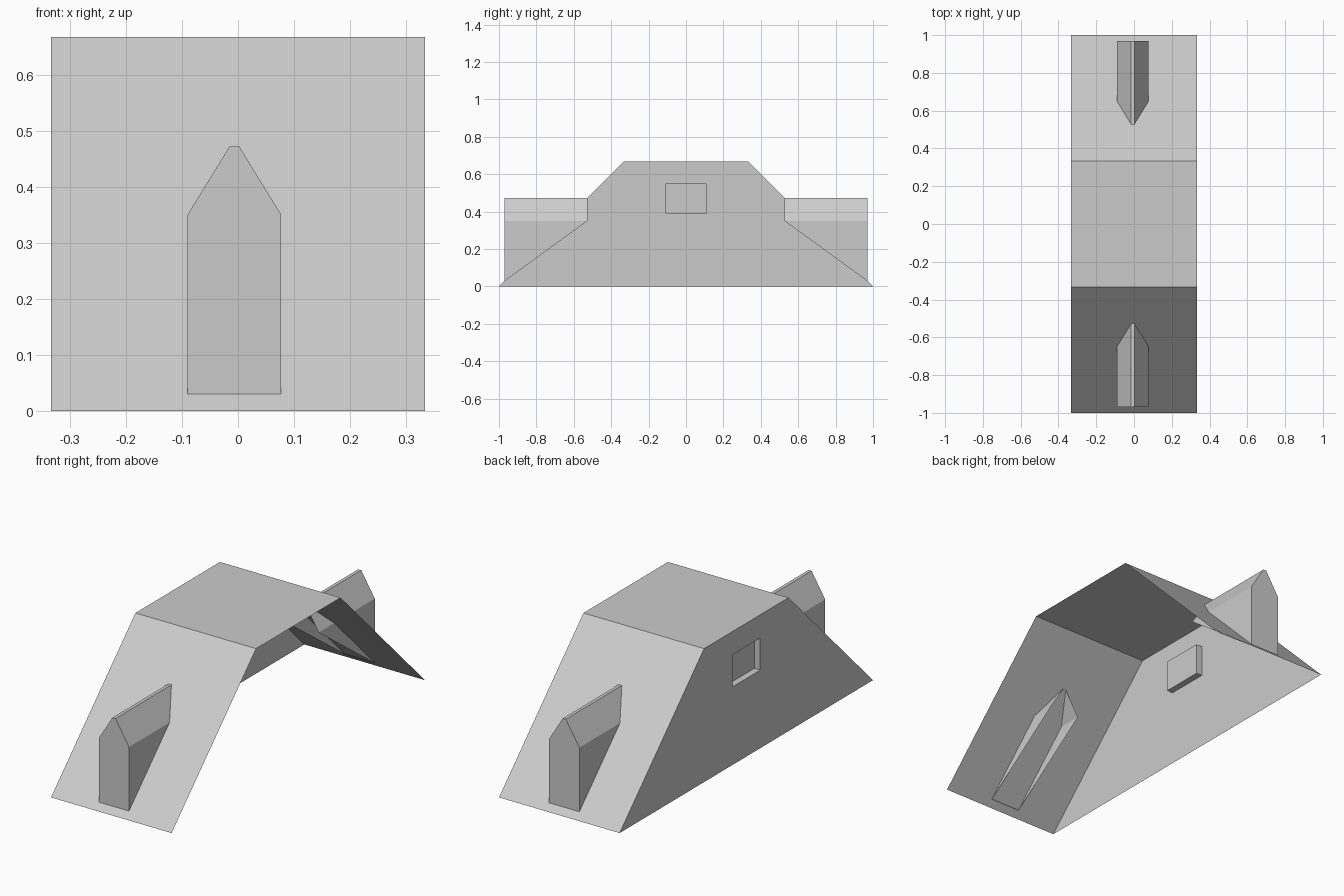
import bpy
import bmesh

cube = bpy.data.objects.get("Cube")
if cube:
    bpy.data.objects.remove(cube, do_unlink=True)

grey = bpy.data.materials.new("plain grey")
grey.use_nodes = True
colour = (0.6, 0.6, 0.6, 1)
grey.diffuse_color = colour
grey.node_tree.nodes["Principled BSDF"].inputs["Base Color"].default_value = colour

HALF = 1 / 3    # half width of the shell
TOP = 2 / 3     # height of the flat top


def make_object(name, bm):
    bmesh.ops.remove_doubles(bm, verts=bm.verts, dist=0.0001)
    bmesh.ops.recalc_face_normals(bm, faces=bm.faces)
    mesh = bpy.data.meshes.new(name)
    bm.to_mesh(mesh)
    bm.free()
    mesh.materials.append(grey)
    obj = bpy.data.objects.new(name, mesh)
    bpy.context.collection.objects.link(obj)
    return obj


def add_face(bm, points):
    return bm.faces.new([bm.verts.new(p) for p in points])


def bridge(bm, loop_a, loop_b):
    """Quads between two closed loops of points."""
    for i in range(len(loop_a)):
        j = (i + 1) % len(loop_a)
        add_face(bm, [loop_a[i], loop_a[j], loop_b[j], loop_b[i]])


# Thin shell: front slope, flat top, back slope, and one side wall with a niche
profile = [(-1, 0), (-HALF, TOP), (HALF, TOP), (1, 0)]
bm = bmesh.new()
for (y0, z0), (y1, z1) in zip(profile, profile[1:]):
    add_face(bm, [(-HALF, y0, z0), (HALF, y0, z0), (HALF, y1, z1), (-HALF, y1, z1)])

niche = [(-0.11, 0.39), (-0.11, 0.55), (0.11, 0.55), (0.11, 0.39)]
wall_loop = [(-HALF, y, z) for y, z in profile]
niche_rim = [(-HALF, y, z) for y, z in niche]
niche_back = [(-HALF + 0.033, y, z) for y, z in niche]
bridge(bm, wall_loop, niche_rim)
bridge(bm, niche_rim, niche_back)
add_face(bm, niche_back)
make_object("sloped_shell", bm)


# Dormers: gabled fronts whose walls and roof run back through the slope
def make_dormer(name, side):
    outer, inner = 0.97 * side, 0.527 * side
    low, eave, ridge = 0.028, 0.35, 0.472
    left, right = -0.09, 0.077
    roof = [(left, eave), (-0.015, ridge), (0.002, ridge), (right, eave)]
    bm = bmesh.new()
    gable = [(left, low)] + roof + [(right, low)]
    add_face(bm, [(x, outer, z) for x, z in gable])
    for (x0, z0), (x1, z1) in zip(roof, roof[1:]):
        add_face(bm, [(x0, outer, z0), (x1, outer, z1), (x1, inner, z1), (x0, inner, z0)])
    for x in (left, right):
        add_face(bm, [(x, outer, low), (x, outer, eave), (x, inner, eave)])
    make_object(name, bm)


make_dormer("front_dormer", -1)
make_dormer("back_dormer", 1)
